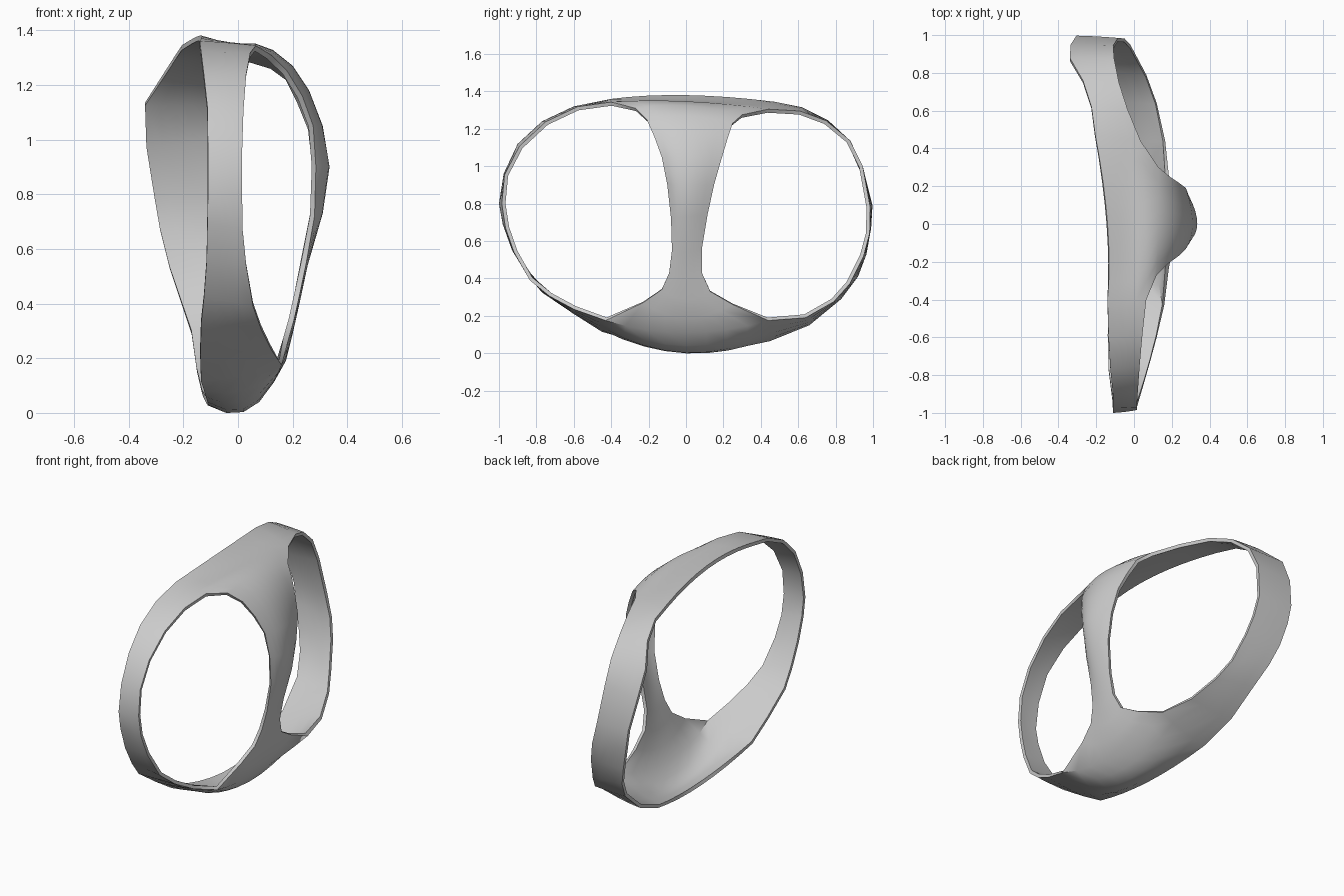
import bpy, bmesh
from mathutils import Vector

cube = bpy.data.objects.get("Cube")
if cube:
    bpy.data.objects.remove(cube, do_unlink=True)

mat = bpy.data.materials.new("light grey")
mat.use_nodes = True
GREY = (0.6, 0.6, 0.6, 1)
mat.diffuse_color = GREY
mat.node_tree.nodes["Principled BSDF"].inputs["Base Color"].default_value = GREY


def arc(a, m, b, n):
    """n + 1 points on the parabola through a, m (halfway) and b."""
    pts = []
    for i in range(n + 1):
        u = i / n
        pts.append(a * (2 * (u - .5) * (u - 1)) + m * (4 * u * (1 - u)) + b * (2 * u * (u - .5)))
    return pts


def section(s, mid=None):
    """Cross-section of the band, from the open edge to the window edge."""
    a, b = Vector(s[:3]), Vector(s[3:])
    if mid is None:
        mid = a * .65 + b * .35
        mid.x = (a.x + b.x) / 2
    return arc(a, Vector(mid), b, 4)


# Front half of the band, top to bottom: open edge xyz, window edge xyz
front = [
    (-.14, -.40, 1.36, .065, -.40, 1.343),
    (-.135, -.60, 1.32, .045, -.58, 1.318),
    (-.125, -.77, 1.24, .03, -.75, 1.238),
    (-.112, -.90, 1.12, .02, -.89, 1.108),
    (-.11, -.975, .96, .015, -.97, .955),
    (-.11, -1.0, .80, .015, -.985, .80),
    (-.112, -.98, .69, .017, -.965, .67),
    (-.115, -.93, .55, .03, -.92, .54),
    (-.125, -.85, .42, .055, -.835, .39),
    (-.135, -.77, .325, .085, -.73, .305),
    (-.138, -.60, .21, .12, -.60, .235),
    (-.135, -.45, .115, .16, -.43, .175)]

# Back half of the band
back = [
    (-.205, .47, 1.345, .035, .44, 1.305),
    (-.225, .62, 1.315, -.035, .61, 1.295),
    (-.27, .76, 1.245, -.08, .75, 1.243),
    (-.34, .88, 1.135, -.105, .875, 1.14),
    (-.335, .95, .98, -.11, .945, 1.0),
    (-.305, .997, .79, -.085, .985, .78),
    (-.285, .99, .67, -.05, .982, .64),
    (-.25, .965, .53, -.02, .95, .52),
    (-.21, .92, .41, .02, .875, .37),
    (-.17, .83, .29, .065, .79, .275),
    (-.15, .66, .15, .12, .64, .19),
    (-.13, .45, .065, .165, .44, .175)]

# Strut rows, top to bottom: front edge xyz, centre xz, back edge xyz
strut = [
    (.12, -.27, 1.31, .13, 1.325, .13, .30, 1.275),
    (.18, -.21, 1.25, .20, 1.27, .19, .25, 1.23),
    (.235, -.17, 1.16, .26, 1.18, .235, .22, 1.14),
    (.275, -.13, 1.05, .31, 1.05, .275, .19, 1.04),
    (.285, -.10, .90, .335, .90, .29, .15, .90),
    (.28, -.08, .72, .31, .73, .285, .115, .74),
    (.25, -.075, .55, .255, .54, .25, .085, .56),
    (.225, -.09, .43, .225, .40, .225, .085, .43),
    (.205, -.13, .34, .20, .29, .205, .13, .33),
    (.185, -.23, .27, .175, .19, .185, .25, .26)]

front_grid = [section(s) for s in front]
back_grid = [section(s) for s in back]

# Strut grid runs from the top open edge, down the strut, to the bottom open edge
top_mid = section((-.14, 0, 1.38, .06, 0, 1.347), (-.03, 0, 1.352))
low_mid = section((-.11, 0, .03, .13, 0, .11), (.02, 0, .003))
rows = list(zip(front_grid[0], top_mid, back_grid[0]))
rows += [(Vector(r[:3]), Vector((r[3], 0, r[4])), Vector(r[5:])) for r in strut]
rows += list(zip(front_grid[-1], low_mid, back_grid[-1]))[::-1]
strut_grid = [arc(a, m, b, 8) for a, m, b in rows]

# Join the three patches into one shell
bm = bmesh.new()
for grid in (front_grid, back_grid, strut_grid):
    v = [[bm.verts.new(p) for p in row] for row in grid]
    for i in range(len(v) - 1):
        for j in range(len(v[0]) - 1):
            bm.faces.new((v[i][j], v[i + 1][j], v[i + 1][j + 1], v[i][j + 1]))
bmesh.ops.remove_doubles(bm, verts=bm.verts[:], dist=1e-4)
bmesh.ops.recalc_face_normals(bm, faces=bm.faces[:])
bm.normal_update()
highest = max(bm.faces, key=lambda f: f.calc_center_median().z)
if highest.normal.z < 0:
    bmesh.ops.reverse_faces(bm, faces=bm.faces[:])

mesh = bpy.data.meshes.new("band_with_strut")
bm.to_mesh(mesh)
bm.free()
mesh.materials.append(mat)
shell = bpy.data.objects.new("band_with_strut", mesh)
bpy.context.collection.objects.link(shell)

# Thicken inwards and smooth
bpy.ops.object.select_all(action='DESELECT')
shell.select_set(True)
bpy.context.view_layer.objects.active = shell
solid = shell.modifiers.new("thickness", 'SOLIDIFY')
solid.thickness = .02
solid.offset = -1
bpy.ops.object.modifier_apply(modifier=solid.name)
bpy.ops.object.shade_smooth_by_angle(angle=.8)
